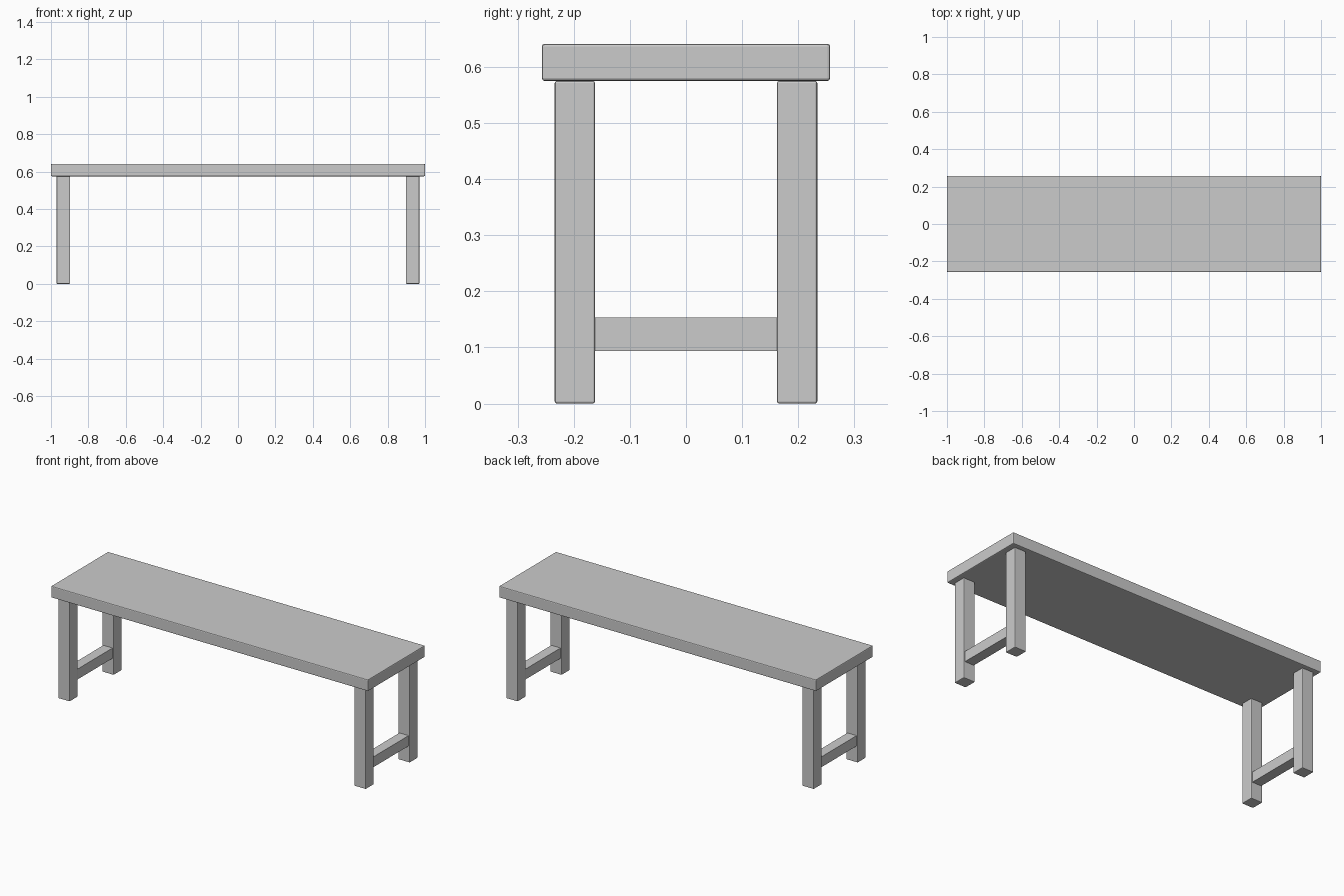
import bpy

if "Cube" in bpy.data.objects:
    bpy.data.objects.remove(bpy.data.objects["Cube"])


def box(name, lo, hi, bevel=0.0):
    """Axis-aligned box between two corners, with optional softened edges."""
    bpy.ops.mesh.primitive_cube_add(size=1, location=[(a + b) / 2 for a, b in zip(lo, hi)])
    obj = bpy.context.object
    obj.name = name
    obj.scale = [b - a for a, b in zip(lo, hi)]
    bpy.ops.object.transform_apply(location=False, rotation=False, scale=True)
    if bevel:
        mod = obj.modifiers.new("soft_edges", "BEVEL")
        mod.width = bevel
        mod.segments = 2
    return obj


SEAT_BOTTOM = 0.575
LEG_X = 0.934          # leg centre from the middle
LEG_Y = 0.198          # leg centre from the middle
LEG_HALF = 0.036
RAIL_HALF = 0.029

# Seat plank
box("seat", (-1, -0.257, SEAT_BOTTOM), (1, 0.257, 0.641), 0.005)

for side, sx in (("left", -1), ("right", 1)):
    x = sx * LEG_X
    # Square legs
    for end, sy in (("front", -1), ("back", 1)):
        y = sy * LEG_Y
        box(f"{end}_{side}_leg",
            (x - LEG_HALF, y - LEG_HALF, 0),
            (x + LEG_HALF, y + LEG_HALF, SEAT_BOTTOM), 0.004)
    # Low stretcher joining each pair of legs
    inner = LEG_Y - LEG_HALF
    box(f"{side}_stretcher",
        (x - RAIL_HALF, -inner, 0.094),
        (x + RAIL_HALF, inner, 0.153))
